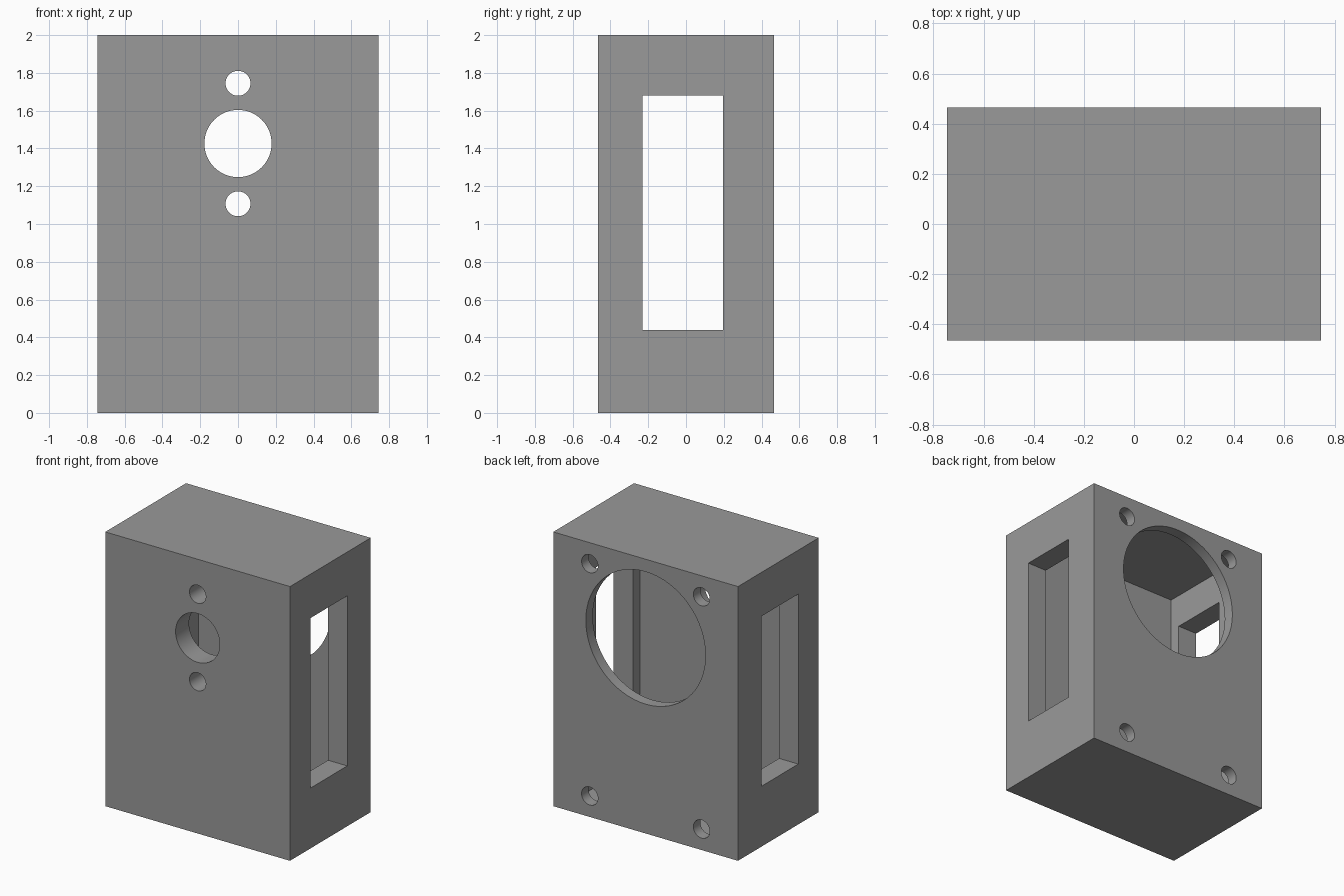
import bpy
import math
from mathutils import Vector

if "Cube" in bpy.data.objects:
    bpy.data.objects.remove(bpy.data.objects["Cube"], do_unlink=True)

# Overall size and wall thicknesses
HALF_X, HALF_Y, TOP = 0.745, 0.465, 2.0
THICK, THIN = 0.155, 0.08
HOLE_R = 0.066
BORE_Z = 1.426


def block(name, low, high):
    """Box between two opposite corners."""
    low, high = Vector(low), Vector(high)
    bpy.ops.mesh.primitive_cube_add(size=1, location=(low + high) / 2)
    ob = bpy.context.object
    ob.name = name
    ob.scale = high - low
    bpy.ops.object.transform_apply(location=True, rotation=False, scale=True)
    return ob


def drill(name, x, z, radius, y0, y1):
    """Cylinder along y, used to bore a round hole."""
    bpy.ops.mesh.primitive_cylinder_add(
        vertices=64, radius=radius, depth=y1 - y0,
        location=(x, (y0 + y1) / 2, z), rotation=(math.pi / 2, 0, 0))
    ob = bpy.context.object
    ob.name = name
    return ob


# Casing and its inner cavity
casing = block("casing", (-HALF_X, -HALF_Y, 0), (HALF_X, HALF_Y, TOP))
cutters = [block("cavity_cutter",
                 (THICK - HALF_X, THICK - HALF_Y, THIN),
                 (HALF_X - THICK, HALF_Y - THIN, TOP - THIN))]

# Rectangular slot through both side walls
cutters.append(block("side_slot_cutter", (-1, -0.23, 0.44), (1, 0.195, 1.68)))

# Front opening with a small hole above and below
for name, z, radius in (("front_bore", BORE_Z, 0.178),
                        ("upper_hole", 1.745, HOLE_R),
                        ("lower_hole", 1.107, HOLE_R)):
    cutters.append(drill(name + "_cutter", 0, z, radius, -0.6, -0.2))

# Large back opening and four corner screw holes
cutters.append(drill("back_bore_cutter", 0, BORE_Z, 0.483, 0.3, 0.6))
for x in (-0.451, 0.451):
    for z in (0.153, TOP - 0.153):
        cutters.append(drill("screw_hole_cutter", x, z, HOLE_R, 0.3, 0.6))

# Cut everything out, then discard the cutters
bpy.ops.object.select_all(action='DESELECT')
casing.select_set(True)
bpy.context.view_layer.objects.active = casing
for cutter in cutters:
    cutter.hide_render = True
    mod = casing.modifiers.new(cutter.name, 'BOOLEAN')
    mod.operation = 'DIFFERENCE'
    mod.solver = 'EXACT'
    mod.object = cutter
    bpy.ops.object.modifier_apply(modifier=mod.name)
for cutter in cutters:
    bpy.data.objects.remove(cutter, do_unlink=True)
bpy.ops.object.shade_smooth_by_angle(angle=math.radians(30))

# Plain grey material
grey = bpy.data.materials.new("plain_grey")
grey.use_nodes = True
colour = (0.32, 0.32, 0.32, 1)
grey.diffuse_color = colour
grey.node_tree.nodes["Principled BSDF"].inputs["Base Color"].default_value = colour
casing.data.materials.clear()
casing.data.materials.append(grey)
